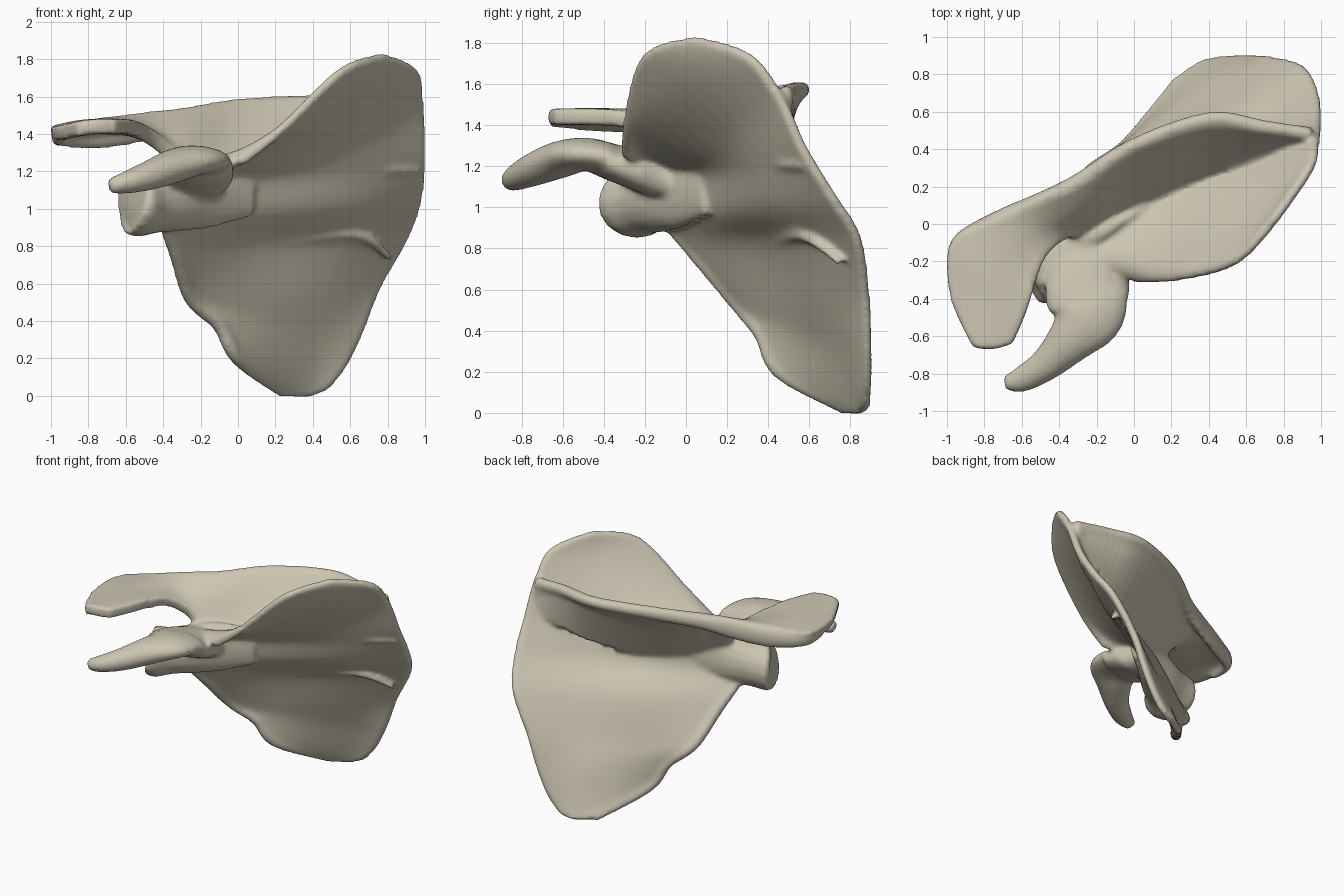
import bpy
import bmesh
from math import cos, sin, tau
from mathutils import Vector

default_cube = bpy.data.objects.get("Cube")
if default_cube:
    bpy.data.objects.remove(default_cube, do_unlink=True)

bm = bmesh.new()


def spline(points, steps):
    """Resample points (any dimension) along a smooth curve through them."""
    result = []
    last = len(points) - 1
    for i in range(last):
        a, b = points[max(i - 1, 0)], points[i]
        c, d = points[i + 1], points[min(i + 2, last)]
        for k in range(steps):
            t = k / steps
            result.append(tuple(
                q + t / 2 * (r - p + t * (2 * p - 5 * q + 4 * r - s + t * (3 * (q - r) + s - p)))
                for p, q, r, s in zip(a, b, c, d)))
    result.append(tuple(points[last]))
    return result


def sheet(rows, thickness, steps=5):
    """Smooth curved plate of even thickness through rows of points in hundredths."""
    rows = [spline(row, steps) for row in rows]
    columns = [spline(column, steps) for column in zip(*rows)]
    grid = [[Vector(p) / 100 for p in row] for row in zip(*columns)]
    n, m = len(grid), len(grid[0])
    layers = []
    for side in (-1, 1):
        layer = []
        for i in range(n):
            line = []
            for j in range(m):
                along = grid[min(i + 1, n - 1)][j] - grid[max(i - 1, 0)][j]
                across = grid[i][min(j + 1, m - 1)] - grid[i][max(j - 1, 0)]
                normal = along.cross(across).normalized()
                line.append(bm.verts.new(grid[i][j] + normal * side * thickness / 2))
            layer.append(line)
        layers.append(layer)
    for layer in layers:
        for i in range(n - 1):
            for j in range(m - 1):
                bm.faces.new((layer[i][j], layer[i + 1][j], layer[i + 1][j + 1], layer[i][j + 1]))
    # close the rim between both layers
    rim = [(i, 0) for i in range(n)] + [(n - 1, j) for j in range(1, m)]
    rim += [(i, m - 1) for i in range(n - 2, -1, -1)] + [(0, j) for j in range(m - 2, 0, -1)]
    back, front = layers
    for (i, j), (k, l) in zip(rim, rim[1:] + rim[:1]):
        bm.faces.new((back[i][j], back[k][l], front[k][l], front[i][j]))


def skin(rings):
    """Closed solid through rings of positions."""
    rings = [[bm.verts.new(p) for p in ring] for ring in rings]
    for a, b in zip(rings, rings[1:]):
        for k in range(len(a)):
            n = (k + 1) % len(a)
            bm.faces.new((a[k], a[n], b[n], b[k]))
    bm.faces.new(rings[0])
    bm.faces.new(rings[-1])


def limb(stations, steps=5, sides=16):
    """Closed oval tube; each station is x, y, z, half width, half height in hundredths."""
    path = spline(stations, steps)
    centres = [Vector(p[:3]) / 100 for p in path]
    rings = []
    for i, p in enumerate(path):
        tangent = (centres[min(i + 1, len(path) - 1)] - centres[max(i - 1, 0)]).normalized()
        wide = tangent.cross(Vector((0, 0, 1))).normalized()
        high = wide.cross(tangent)
        rings.append([centres[i] + wide * cos(tau * k / sides) * p[3] / 100
                      + high * sin(tau * k / sides) * p[4] / 100 for k in range(sides)])
    skin(rings)


def cord(points, radius):
    """Round ridge along points, thinner at both ends."""
    last = len(points) - 1
    limb([(*p, r, r) for i, p in enumerate(points)
          for r in [radius * (0.6 if i in (0, last) else 1)]])


# blade: rows run from the outer border to the inner border, bottom to top
blade = [
    [(24, 78, 1), (30, 82, 0), (38, 86, 0), (45, 87, 2)],
    [(0, 46, 20), (18, 64, 17), (38, 80, 15), (55, 88, 15)],
    [(-10, 37, 38), (15, 56, 36), (42, 75, 34), (65, 88, 35)],
    [(-25, 26, 52), (5, 44, 52), (45, 67, 54), (74, 87, 58)],
    [(-33, 6, 76), (8, 33, 82), (55, 58, 84), (89, 83, 85)],
    [(-42, -13, 96), (5, 15, 98), (60, 44, 102), (96, 71, 105)],
    [(-44, -17, 110), (5, 8, 117), (60, 34, 122), (98, 57, 128)],
    [(-30, -18, 122), (8, -5, 126), (60, 22, 140), (97, 45, 154)],
    [(-8, -26, 123), (20, -23, 139), (62, 0, 162), (94, 30, 173)],
    [(2, -30, 124), (24, -28, 143), (55, -19, 173), (77, 5, 182)],
]
sheet(blade, 0.055)

# thickened borders of the blade
cord([row[0] for row in blade[:6]], 4)
cord([row[-1] for row in blade], 2.5)
cord(blade[-1], 2.5)

# low ridges on the hollow front
cord([(8, 33, 80), (30, 44, 84), (64, 58, 86), (82, 75, 73)], 3)
cord([(74, 42, 121), (85, 49, 121), (97, 57, 120)], 2.5)

# spine shelf widening into the overhanging shoulder plate: crest, middle, base
spine = [
    [(95, 48, 156), (95, 48, 152), (95, 49, 147)],
    [(68, 52, 157), (68, 47, 149), (68, 38, 136)],
    [(40, 55, 157), (39, 45, 145), (39, 29, 126)],
    [(0, 42, 155), (-1, 30, 143), (5, 9, 114)],
    [(-30, 23, 151), (-28, 8, 138), (-22, -4, 114)],
    [(-50, 13, 148), (-46, 1, 141), (-38, -8, 131)],
    [(-73, 3, 145), (-62, -8, 144), (-48, -18, 140)],
    [(-97, -9, 141), (-79, -22, 144), (-53, -32, 143)],
    [(-98, -38, 140), (-78, -42, 144), (-58, -48, 144)],
    [(-86, -66, 143), (-76, -67, 144), (-65, -64, 144)],
]
sheet(spine, 0.08)

# wedge of bone joining the spine to the blade: crest, upper side, root, lower side
wedge = [
    [(94, 49, 156), (95, 43, 155), (96, 43, 148), (97, 53, 136)],
    [(67, 54, 157), (68, 48, 151), (68, 32, 137), (72, 49, 124)],
    [(40, 57, 157), (39, 46, 147), (40, 26, 128), (45, 38, 114)],
    [(4, 44, 156), (1, 32, 145), (6, 8, 120), (9, 16, 106)],
    [(-28, 23, 150), (-25, 10, 138), (-21, -4, 118), (-17, 0, 108)],
]
skin([[Vector(p) / 100 for p in ring]
      for ring in zip(*[spline(edge, 5) for edge in zip(*wedge)])])

# lip along the crest, deepening toward the shoulder
limb([(95, 48, 156, 3, 3), (68, 52, 157, 4, 4), (40, 56, 157, 4, 4), (0, 42, 154, 4, 5),
      (-30, 23, 148, 4, 6), (-50, 13, 144, 4, 8), (-73, 3, 140, 4, 8),
      (-94, -10, 139, 4, 6), (-96, -28, 139, 3, 5)])

# hooked process in front of the joint
limb([(-12, -2, 110, 6, 6), (-20, -14, 115, 18, 10), (-25, -36, 122, 23, 9),
      (-24, -49, 126, 19, 8), (-34, -62, 123, 13, 9), (-47, -75, 118, 9, 8),
      (-60, -83, 114, 7, 6), (-69, -85, 112, 4, 4)])

# neck flaring to the joint socket
limb([(8, 10, 110, 3, 14), (-15, -3, 109, 8, 19), (-32, -12, 106, 13, 18),
      (-45, -19, 104, 16, 17), (-54, -24, 103, 20, 18), (-56, -25, 103, 18, 16),
      (-54, -24, 103, 8, 8)])

bmesh.ops.recalc_face_normals(bm, faces=bm.faces)
mesh = bpy.data.meshes.new("shoulder_blade")
bm.to_mesh(mesh)
bm.free()

bone = bpy.data.objects.new("shoulder_blade", mesh)
bpy.context.collection.objects.link(bone)

# fuse the parts into one continuous bone and soften the joins
fuse = bone.modifiers.new("fuse", "REMESH")
fuse.mode = "VOXEL"
fuse.voxel_size = 0.016
fuse.use_smooth_shade = True
soften = bone.modifiers.new("soften", "SMOOTH")
soften.factor = 0.5
soften.iterations = 8

# bone colour
colour = (0.6, 0.56, 0.44, 1)
material = bpy.data.materials.new("pale_bone")
material.use_nodes = True
material.diffuse_color = colour
shader = material.node_tree.nodes["Principled BSDF"]
shader.inputs["Base Color"].default_value = colour
shader.inputs["Roughness"].default_value = 0.8
mesh.materials.append(material)
for face in mesh.polygons:
    face.use_smooth = True
